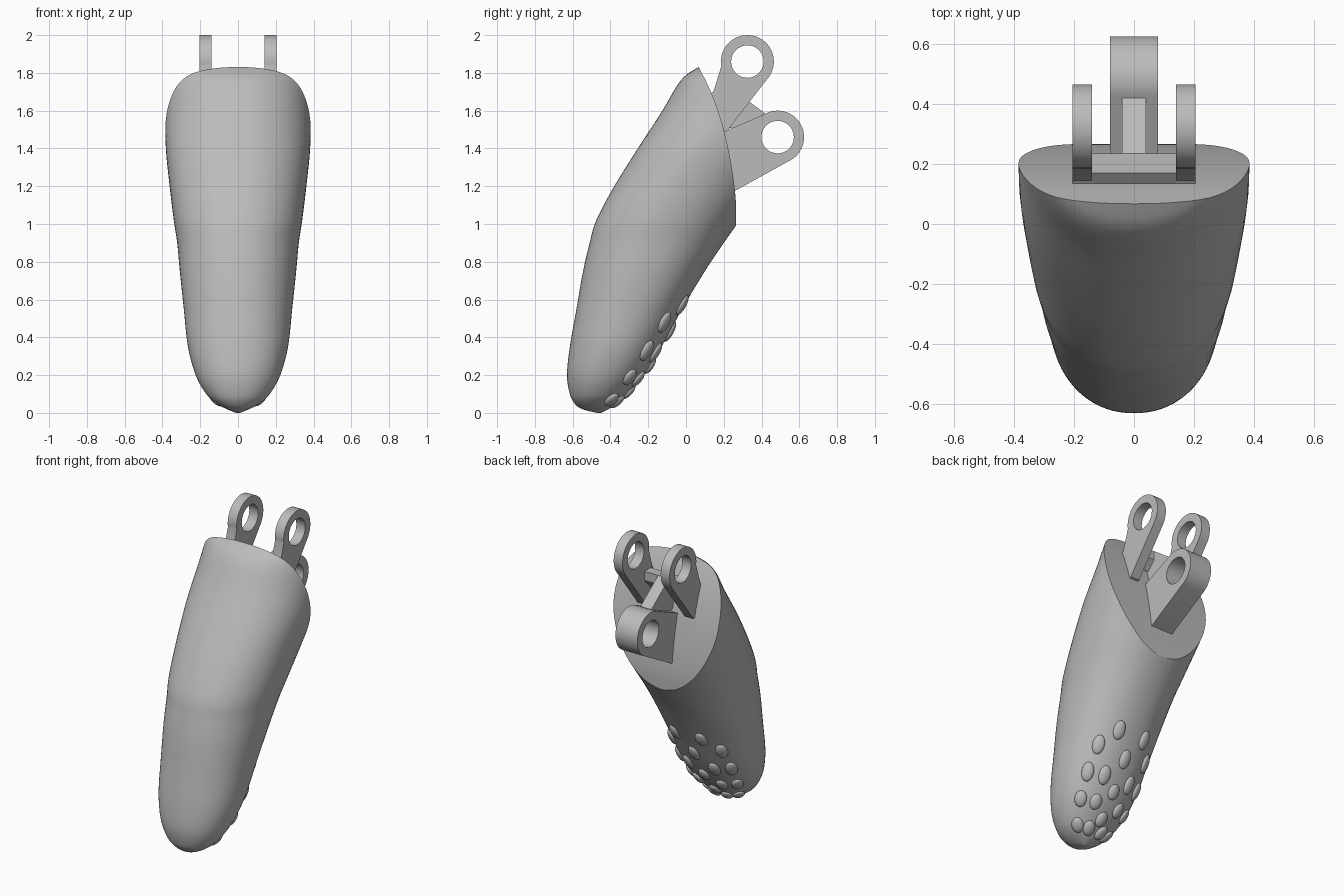
import bpy, bmesh, math
from mathutils import Vector, Matrix

cube = bpy.data.objects.get("Cube")
if cube:
    bpy.data.objects.remove(cube)

grey = bpy.data.materials.new("plain grey")
grey.use_nodes = True
grey.diffuse_color = (0.5, 0.5, 0.5, 1)
grey.node_tree.nodes["Principled BSDF"].inputs["Base Color"].default_value = (0.5, 0.5, 0.5, 1)

# Body stations: height, front y, back y, half width
STATIONS = [
    (0, -.47, -.45, .01), (.02, -.55, -.41, .06), (.05, -.59, -.37, .115),
    (.1, -.615, -.315, .168), (.2, -.63, -.225, .224), (.35, -.615, -.13, .265),
    (.55, -.58, -.02, .287), (.75, -.545, .1, .308), (.9, -.51, .2, .322),
    (1.02, -.475, .285, .34), (1.2, -.38, .41, .362), (1.4, -.255, .535, .382),
    (1.6, -.125, .67, .385), (1.76, -.028, .77, .385), (1.83, .065, .82, .38),
    (1.9, .2, .85, .3)]
# Side curve of the joint face
FACE = [(-.05, 2.05), (.068, 1.83), (.14, 1.68), (.2, 1.5), (.242, 1.3),
        (.264, 1.12), (.264, .98), (.26, .6)]
SIDES = 64


def spline(rows, steps):
    """Smooth curve through the rows."""
    out = []
    rows = [Vector(r) for r in rows]
    for i in range(len(rows) - 1):
        a, b, c, d = (rows[min(max(i + k, 0), len(rows) - 1)] for k in (-1, 0, 1, 2))
        for s in range(steps):
            t = s / steps
            out.append(b + (c - a) * t / 2 + (a - b * 2.5 + c * 2 - d / 2) * t ** 2
                       + ((b - c) * 3 + d - a) * t ** 3 / 2)
    return out + [rows[-1]]


RINGS = spline(STATIONS, 5)


def ring_point(row, angle):
    """Point on a section; angle 0 is the back."""
    z, front, back, width = row
    s, c = math.sin(angle), math.cos(angle)
    power = 2 / 2.15
    return Vector((width * math.copysign(abs(s) ** power, s),
                   (front + back) / 2 + (back - front) / 2 * math.copysign(abs(c) ** power, c), z))


def surface(z, angle):
    for low, high in zip(RINGS, RINGS[1:]):
        if low[0] <= z <= high[0]:
            return ring_point(low.lerp(high, (z - low[0]) / (high[0] - low[0])), angle)


def finish(bm, name, smooth=30):
    bmesh.ops.recalc_face_normals(bm, faces=bm.faces)
    mesh = bpy.data.meshes.new(name)
    bm.to_mesh(mesh)
    bm.free()
    mesh.materials.append(grey)
    obj = bpy.data.objects.new(name, mesh)
    bpy.context.collection.objects.link(obj)
    activate(obj)
    bpy.ops.object.shade_smooth_by_angle(angle=math.radians(smooth))
    return obj


def activate(obj):
    bpy.ops.object.select_all(action='DESELECT')
    obj.select_set(True)
    bpy.context.view_layer.objects.active = obj


def prism(name, outline, x0, x1):
    """Side outline in (y, z), extruded across x."""
    bm = bmesh.new()
    face = bm.faces.new([bm.verts.new((x0, y, z)) for y, z in outline])
    new = bmesh.ops.extrude_face_region(bm, geom=[face])["geom"]
    bmesh.ops.translate(bm, vec=(x1 - x0, 0, 0),
                        verts=[v for v in new if isinstance(v, bmesh.types.BMVert)])
    return finish(bm, name)


def subtract(obj, cutter):
    mod = obj.modifiers.new("cut", 'BOOLEAN')
    mod.operation = 'DIFFERENCE'
    mod.solver = 'EXACT'
    mod.object = cutter
    activate(obj)
    bpy.ops.object.modifier_apply(modifier=mod.name)
    bpy.data.objects.remove(cutter)
    bpy.ops.object.shade_smooth_by_angle(angle=math.radians(30))


def arc(center, radius, start, end, count):
    return [(center[0] + radius * math.cos(math.radians(start + (end - start) * i / count)),
             center[1] + radius * math.sin(math.radians(start + (end - start) * i / count)))
            for i in range(count + 1)]


def lug(name, center, start, end, foot, x0, x1):
    """Rounded ear with a pin hole, on a foot sunk into the body."""
    obj = prism(name, arc(center, .14, start, end, 36) + foot, x0, x1)
    hole = prism("hole_cutter", arc(center, .086, 0, 350, 35), x0 - .1, x1 + .1)
    subtract(obj, hole)


# Fingertip body, lofted then cut by the curved joint face
bm = bmesh.new()
loops = [[bm.verts.new(ring_point(row, math.tau * i / SIDES)) for i in range(SIDES)]
         for row in RINGS]
for low, high in zip(loops, loops[1:]):
    for i in range(SIDES):
        j = (i + 1) % SIDES
        bm.faces.new((low[i], low[j], high[j], high[i]))
bm.faces.new(loops[0])
bm.faces.new(loops[-1])
body = finish(bm, "fingertip_body")
curve = [tuple(p) for p in spline(FACE, 5)]
subtract(body, prism("face_cutter", curve + [(1.5, .6), (1.5, 2.05)], -1, 1))

# Pair of upper lugs
for side, x in (("right", -.205), ("left", .14)):
    lug(side + "_upper_lug", (.325, 1.86), -35, 190,
        [(.145, 1.7), (.09, 1.66), (.15, 1.47), (.215, 1.49)], x, x + .065)

# Wide middle lug
lug("middle_lug", (.485, 1.46), -65, 118,
    [(.215, 1.495), (.14, 1.46), (.2, 1.16), (.268, 1.18)], -.08, .08)

# Cross bar and web between the lugs
prism("cross_bar", [(.1, 1.66), (.17, 1.72), (.235, 1.72), (.235, 1.66), (.18, 1.6)], -.142, .142)
prism("web", [(.14, 1.5), (.14, 1.66), (.2, 1.72), (.235, 1.72), (.42, 1.585), (.4, 1.52)], -.04, .04)

# Grip bumps over the finger pad: height and angle from the back
bumps = [(.43, 0), (.25, 0), (.11, 0)]
for z, angle in [(.57, 18), (.48, 39), (.33, 45), (.19, 49), (.07, 52),
                 (.32, 20), (.18, 22), (.06, 20)]:
    bumps += [(z, angle), (z, -angle)]
bm = bmesh.new()
for z, degrees in bumps:
    a = math.radians(degrees)
    p = surface(z, a)
    up = (surface(z + .02, a) - surface(z - .02, a)).normalized()
    across = surface(z, a + .05) - surface(z, a - .05)
    normal = across.cross(up).normalized()
    across = up.cross(normal)
    frame = Matrix((across, up, normal)).transposed().to_4x4()
    size = Matrix.Diagonal((.037, .05 if z < .3 else .06, .02, 1))
    bmesh.ops.create_uvsphere(bm, u_segments=20, v_segments=12, radius=1,
                              matrix=Matrix.Translation(p) @ frame @ size)
finish(bm, "grip_bumps", 60)
